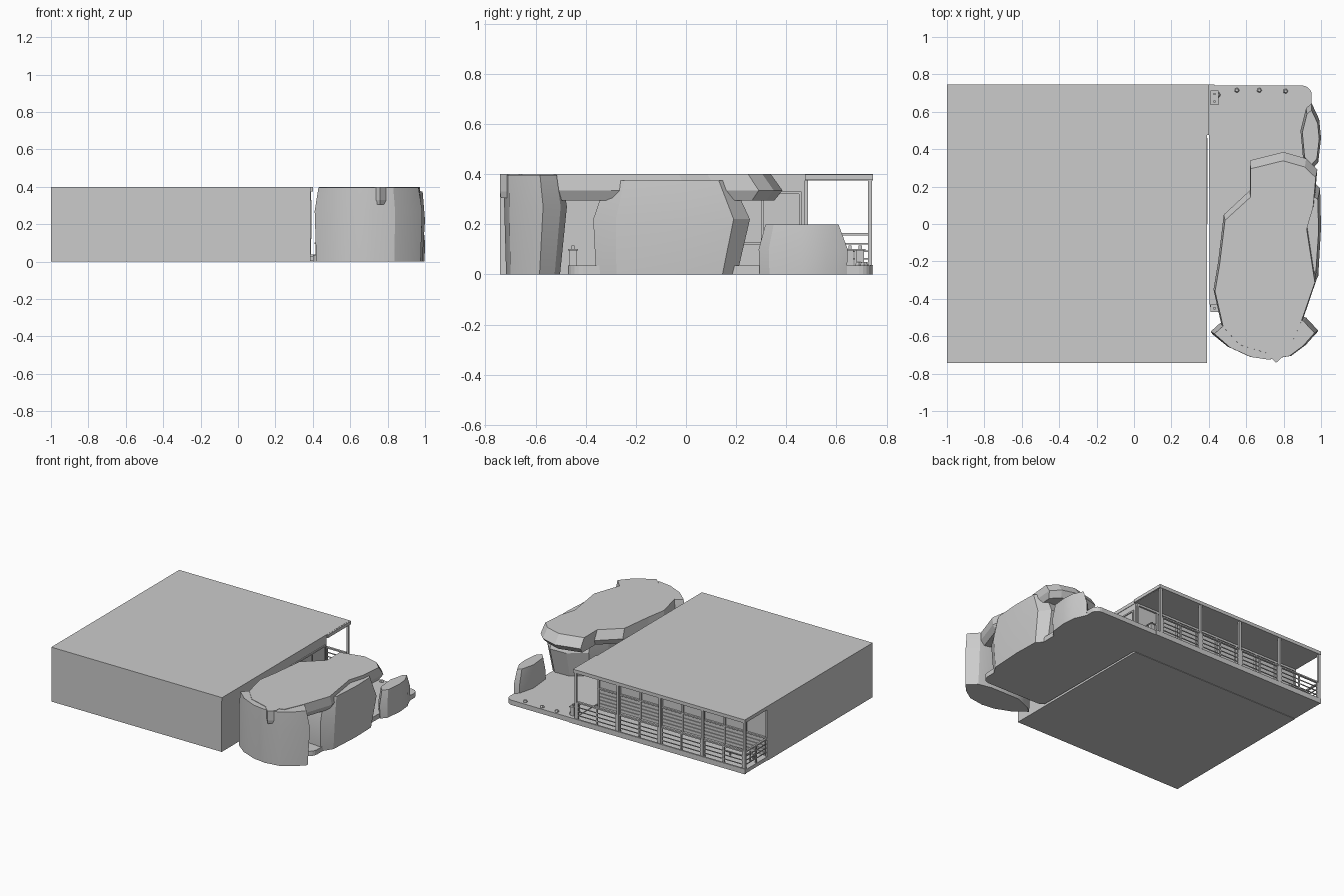
import bpy, bmesh, math
from mathutils import Vector

if "Cube" in bpy.data.objects:
    bpy.data.objects.remove(bpy.data.objects["Cube"])


def finish(name, bm):
    bmesh.ops.recalc_face_normals(bm, faces=bm.faces)
    me = bpy.data.meshes.new(name)
    bm.to_mesh(me)
    bm.free()
    ob = bpy.data.objects.new(name, me)
    bpy.context.collection.objects.link(ob)
    return ob


def boxes(name, items):
    """Join several boxes given as (x0, x1, y0, y1, z0, z1)."""
    bm = bmesh.new()
    for x0, x1, y0, y1, z0, z1 in items:
        vs = bmesh.ops.create_cube(bm, size=1)["verts"]
        for v in vs:
            v.co = Vector(((x0 + x1) / 2 + v.co.x * (x1 - x0),
                           (y0 + y1) / 2 + v.co.y * (y1 - y0),
                           (z0 + z1) / 2 + v.co.z * (z1 - z0)))
    return finish(name, bm)


def loft(name, outline, levels, smooth=0):
    """Stack a plan outline at several heights, levels = (z, scale_x, scale_y, shift_y)."""
    bm = bmesh.new()
    n = len(outline)
    cx = (min(p[0] for p in outline) + max(p[0] for p in outline)) / 2
    cy = (min(p[1] for p in outline) + max(p[1] for p in outline)) / 2
    rings = [[bm.verts.new((cx + (x - cx) * sx, cy + (y - cy) * sy + dy, z))
              for x, y in outline] for z, sx, sy, dy in levels]
    for a, b in zip(rings, rings[1:]):
        for i in range(n):
            j = (i + 1) % n
            bm.faces.new((a[i], a[j], b[j], b[i]))
    bm.faces.new(rings[0])
    bm.faces.new(rings[-1])
    ob = finish(name, bm)
    if smooth:
        bpy.ops.object.select_all(action='DESELECT')
        bpy.context.view_layer.objects.active = ob
        ob.select_set(True)
        bpy.ops.object.shade_smooth_by_angle(angle=math.radians(smooth))
    return ob


W, E = -1.0, 0.39        # building ends in x
F, WALL, B = -0.742, 0.475, 0.745   # front, veranda wall and back edge in y

# Building body, overhanging roof and veranda deck
boxes("building_body", [(W, E - .003, F, WALL, 0, .385)])
boxes("roof", [(W, E, F, B, .375, .4), (E - .01, .4, WALL, B, .376, .399)])
boxes("veranda_deck", [(W, .40, WALL, B, .003, .03)])
boxes("deck_edge_beam", [(W, .43, B - .012, B, 0, .038)])

# Roof posts along the back edge
posts = [W + .008 + i * (E - W - .016) / 4 for i in range(5)]
boxes("veranda_posts", [(x - .008, x + .008, B - .02, B - .004, .03, .376) for x in posts])

# Railing: three rails per bay with end posts, plus the return at the west end
rail = []
for a, b in zip(posts, posts[1:]):
    a, b = a + .014, b - .014
    for x in (a, (a + b) / 2, b):
        rail.append((x - .005, x + .005, B - .017, B - .007, .03, .158))
    rail.append((a, b, B - .02, B - .004, .155, .165))
    for z in (.06, .09, .12):
        rail.append((a, b, B - .014, B - .009, z, z + .006))
rail.append((W, W + .014, WALL, B - .02, .155, .165))
for z in (.06, .09, .12):
    rail.append((W + .004, W + .009, WALL, B - .02, z, z + .006))
rail.append((W + .002, W + .012, .60, .61, .03, .158))
boxes("veranda_railing", rail)

# Window wall behind the veranda: frames, mullions and low siding
frames = [(W, E - .01, WALL, WALL + .012, .36, .375), (W, E - .01, WALL, WALL + .014, .16, .17)]
for i in range(9):
    x = W + .006 + i * (E - W - .024) / 8
    frames.append((x - .006, x + .006, WALL, WALL + .012, .03, .375))
boxes("window_frames", frames)
boxes("wall_siding", [(W + .02, E - .02, WALL, WALL + .006, .035 + i * .025, .055 + i * .025)
                      for i in range(5)])
boxes("side_window_frames", [(E - .01, E + .004, .0, .46, .32, .33), (E - .01, E + .004, .0, .46, .12, .13)]
      + [(E - .01, E + .004, y, y + .01, .12, .33) for y in (0, .15, .3, .45)])

# Table and bench on the veranda
def table(name, x0, x1, y0, y1, h):
    t = .008
    items = [(x0, x1, y0, y1, h - t, h)]
    for x in (x0, x1 - t):
        for y in (y0, y1 - t):
            items.append((x, x + t, y, y + t, .03, h - t))
    boxes(name, items)

table("veranda_table", -.95, -.78, .60, .68, .10)
table("veranda_bench", -.95, -.78, .54, .57, .07)

# Terrace with rounded corners
plan = []
for cx, cy, a0, r in ((.90, .69, 0, .05), (.41, .73, 90, .01), (.44, -.43, 180, .035), (.87, -.41, 270, .06)):
    for k in range(6):
        a = math.radians(a0 + k * 18)
        plan.append((cx + r * math.cos(a), cy + r * math.sin(a)))
loft("terrace", plan, [(0, 1, 1, 0), (.035, 1, 1, 0)])

# Lanterns at the terrace entrance and small stones along its edge
boxes("terrace_lanterns", [b for y in (.655, .695, -.45) for b in (
    (.415, .445, y - .014, y + .014, .035, .095), (.409, .451, y - .02, y + .02, .095, .102),
    (.424, .436, y - .006, y + .006, .102, .116))])
for x, y in ((.45, .69), (.55, .715), (.67, .715), (.81, .71)):
    r = .014
    loft("edge_stone", [(x + r * math.cos(a), y + r * math.sin(a))
                        for a in (0, 1.2, 2.4, 3.7, 5)],
         [(.03, 1, 1, 0), (.042, 1, 1, 0), (.05, .6, .6, 0)])

# Big side boulder
loft("side_boulder",
     [(.66, -.22), (.80, -.36), (.93, -.37), (.985, -.28), (1.0, -.02), (.995, .19),
      (.93, .255), (.80, .25), (.68, .16), (.63, 0)],
     [(0, .92, .90, -.02), (.22, 1, 1, 0), (.375, .93, .80, -.01)], 25)

# Front boulder wall
loft("front_boulder",
     [(.41, -.575), (.50, -.655), (.62, -.71), (.72, -.725), (.84, -.705), (.92, -.645),
      (.985, -.57), (.92, -.50), (.82, -.475), (.58, -.475), (.46, -.53)],
     [(0, .97, .86, -.01), (.27, 1.0, 1, 0), (.397, .93, .92, -.01)], 25)

# Wedge of the capstone poking out of the front boulder
loft("capstone_nose", [(.715, -.70), (.76, -.742), (.80, -.705), (.80, -.6), (.715, -.6)],
     [(.305, .8, .95, 0), (.33, 1, 1, 0), (.4, 1, 1, 0)])

# Capstone slab roofing over the boulders
loft("capstone",
     [(.425, -.35), (.45, -.2), (.48, .05), (.62, .18), (.62, .34), (.80, .385), (.92, .35),
      (.98, .29), (.965, .12), (.93, .0), (.975, -.30), (.90, -.52), (.84, -.66), (.72, -.70),
      (.56, -.65), (.47, -.55)],
     [(.295, .92, .94, 0), (.335, 1, 1, 0), (.4, .97, .95, -.02)])

# Low boulder at the back corner
loft("low_boulder",
     [(.89, .50), (.905, .34), (.95, .29), (.985, .33), (1.0, .46), (.99, .56), (.95, .645), (.92, .62)],
     [(0, .95, .98, 0), (.10, 1, 1, 0), (.2, .82, .82, -.005)], 25)
